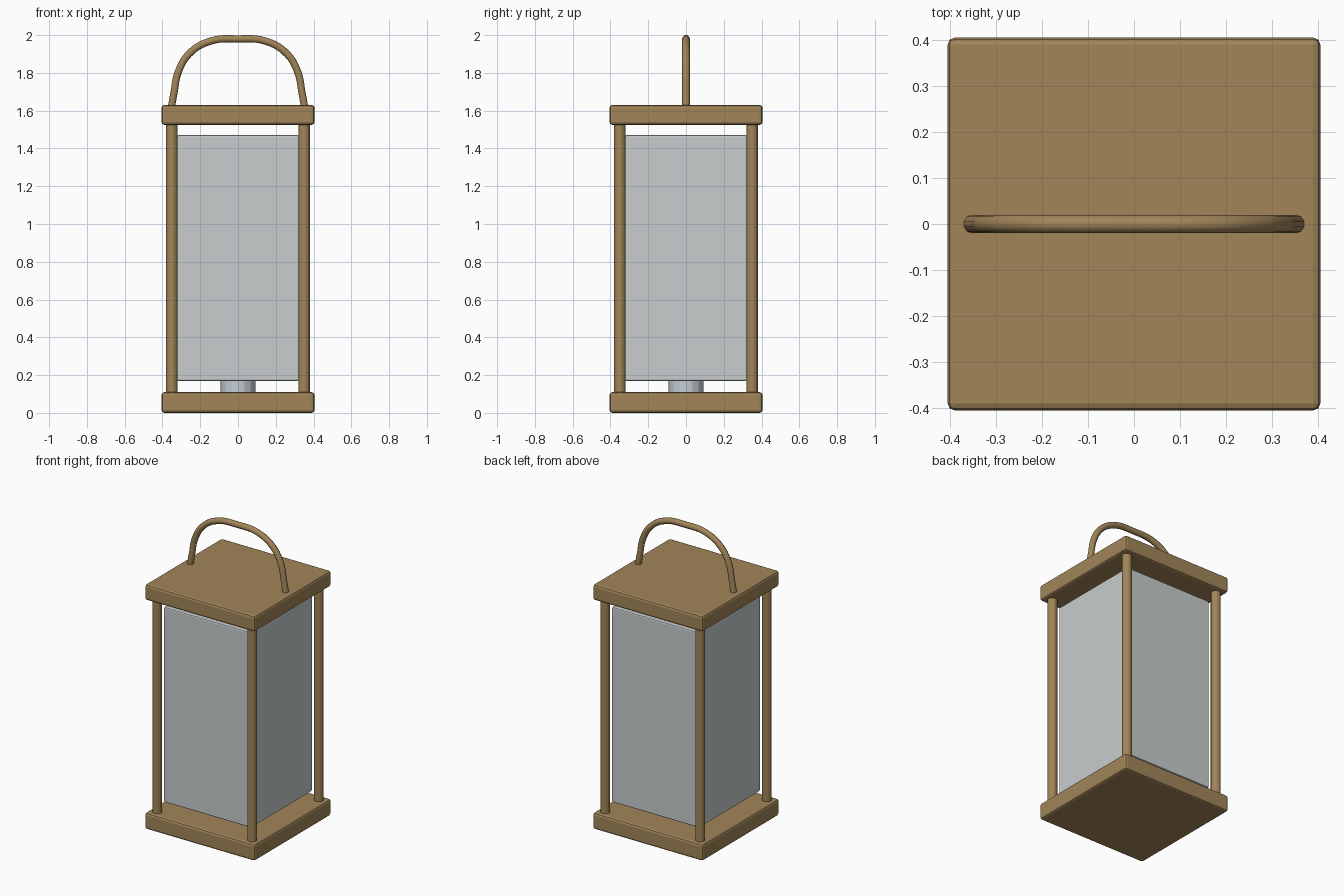
import bpy
import math

if "Cube" in bpy.data.objects:
    bpy.data.objects.remove(bpy.data.objects["Cube"], do_unlink=True)


def material(name, rgb):
    mat = bpy.data.materials.new(name)
    mat.use_nodes = True
    mat.diffuse_color = (*rgb, 1)
    mat.node_tree.nodes["Principled BSDF"].inputs["Base Color"].default_value = (*rgb, 1)
    return mat


brass = material("brass", (0.36, 0.235, 0.1))
frosted = material("frosted glass", (0.58, 0.61, 0.61))
metal = material("pale metal", (0.56, 0.62, 0.66))


def finish(name, mat):
    obj = bpy.context.object
    obj.name = name
    obj.data.materials.append(mat)
    return obj


def box(name, half, bottom, top, bevel, mat):
    bpy.ops.mesh.primitive_cube_add(size=1, location=(0, 0, (bottom + top) / 2))
    obj = finish(name, mat)
    obj.scale = (2 * half, 2 * half, top - bottom)
    bpy.ops.object.transform_apply(location=False, rotation=False, scale=True)
    mod = obj.modifiers.new("soft edges", "BEVEL")
    mod.width = bevel
    mod.segments = 2


def cylinder(name, x, y, radius, bottom, top, sides, mat):
    bpy.ops.mesh.primitive_cylinder_add(
        vertices=sides, radius=radius, depth=top - bottom,
        location=(x, y, (bottom + top) / 2))
    return finish(name, mat)


# Base, roof and the glass between them
box("base", 0.405, 0, 0.11, 0.015, brass)
box("roof", 0.405, 1.525, 1.63, 0.015, brass)
box("glass_shade", 0.322, 0.17, 1.47, 0.008, frosted)
cylinder("shade_stand", 0, 0, 0.092, 0.1, 0.18, 16, metal)

# Corner posts
for side, x in (("left", 0.35), ("right", -0.35)):
    for end, y in (("front", -0.35), ("back", 0.35)):
        cylinder(f"{end}_{side}_post", x, y, 0.03, 0.1, 1.54, 16, brass)

# Carrying handle, mirrored from one half of its path
half = [(0.356, 1.6), (0.338, 1.7), (0.318, 1.8), (0.26, 1.9), (0.15, 1.967)]
path = half + [(0, 1.98)] + [(-x, z) for x, z in reversed(half)]
curve = bpy.data.curves.new("handle", "CURVE")
curve.dimensions = "3D"
curve.bevel_depth = 0.02
curve.bevel_resolution = 3
curve.resolution_u = 6
curve.use_fill_caps = True
spline = curve.splines.new("BEZIER")
spline.bezier_points.add(len(path) - 1)
for point, (x, z) in zip(spline.bezier_points, path):
    point.co = (x, 0, z)
    point.handle_left_type = point.handle_right_type = "AUTO"
handle = bpy.data.objects.new("handle", curve)
bpy.context.collection.objects.link(handle)
bpy.ops.object.select_all(action="DESELECT")
handle.select_set(True)
bpy.context.view_layer.objects.active = handle
bpy.ops.object.convert(target="MESH")
handle = bpy.context.object
handle.data.materials.clear()
handle.data.materials.append(brass)
bpy.ops.object.shade_smooth_by_angle(angle=math.radians(40))
